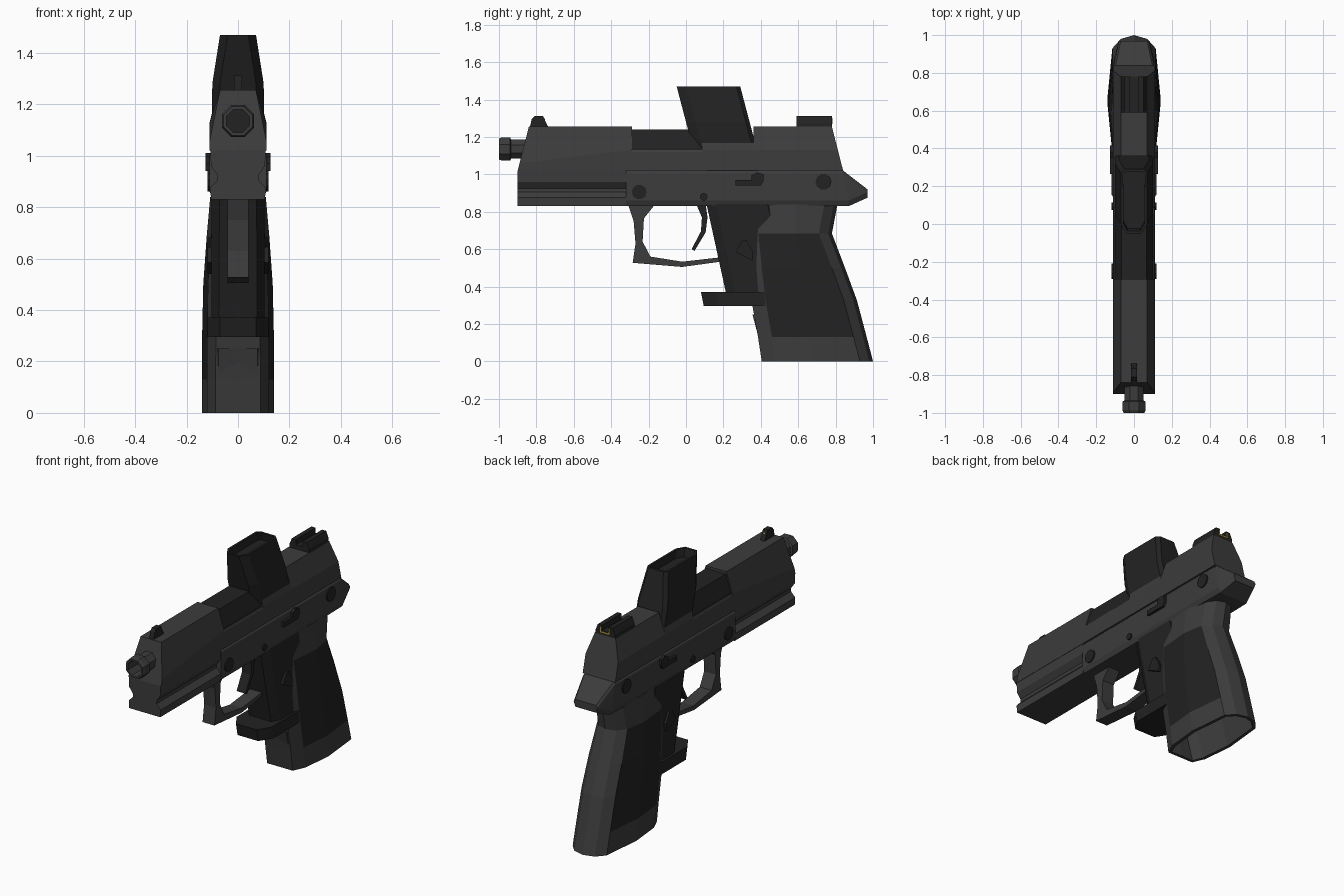
import bpy, bmesh, math

if "Cube" in bpy.data.objects:
    bpy.data.objects.remove(bpy.data.objects["Cube"])


def material(name, rgb):
    m = bpy.data.materials.new(name)
    m.diffuse_color = (*rgb, 1)
    m.use_nodes = True
    m.node_tree.nodes["Principled BSDF"].inputs["Base Color"].default_value = m.diffuse_color
    return m


BODY = material("charcoal", (0.045, 0.045, 0.045))
DARK = material("black", (0.016, 0.016, 0.016))
GOLD = material("yellow", (0.7, 0.5, 0.05))


def skin(name, rings, mat):
    """Join equal-length rings with quads and cap both ends."""
    bm = bmesh.new()
    rows = [[bm.verts.new(p) for p in r] for r in rings]
    n = len(rows[0])
    for a, b in zip(rows, rows[1:]):
        for i in range(n):
            j = (i + 1) % n
            bm.faces.new((a[i], a[j], b[j], b[i]))
    bm.faces.new(rows[0])
    bm.faces.new(rows[-1])
    bmesh.ops.recalc_face_normals(bm, faces=bm.faces)
    me = bpy.data.meshes.new(name)
    bm.to_mesh(me)
    bm.free()
    me.materials.append(mat)
    ob = bpy.data.objects.new(name, me)
    bpy.context.collection.objects.link(ob)
    return ob


def full(half):
    """Mirror a half ring that runs from x = 0 to x = 0."""
    return half + [(-x, y, z) for x, y, z in reversed(half) if x > 0]


def loft(name, halves, mat):
    return skin(name, [full(h) for h in halves], mat)


def prism(name, half_xz, y0, y1, mat):
    return loft(name, [[(x, y, z) for x, z in half_xz] for y in (y0, y1)], mat)


def slab(name, yz, hw, mat, x=0):
    return skin(name, [[(x + s * hw, y, z) for y, z in yz] for s in (-1, 1)], mat)


def box(name, x, y, z, sx, sy, sz, mat):
    pts = [(y - sy, z - sz), (y + sy, z - sz), (y + sy, z + sz), (y - sy, z + sz)]
    return slab(name, pts, sx, mat, x)


def hollow(ob, pick, inset, depth, lower=None):
    """Inset one cap and push it inwards."""
    bm = bmesh.new()
    bm.from_mesh(ob.data)
    face = pick(bm.faces, key=lambda f: f.calc_center_median().z)
    bmesh.ops.inset_individual(bm, faces=[face], thickness=inset)
    new = bmesh.ops.extrude_discrete_faces(bm, faces=[face])["faces"][0]
    for v in new.verts:
        v.co.z += depth
        v.co.y -= 0.265 * depth
    bm.to_mesh(ob.data)
    bm.free()


# Slide: front, low middle and rear sections
def slide_ring(yb, yt, zt, zc=1.13, xt=0.07):
    yc = yb + (yt - yb) * (zc - 1.02) / (zt - 1.02)
    return [(0, yb, 1.02), (0.11, yb, 1.02), (0.11, yc, zc), (xt, yt, zt), (0, yt, zt)]


loft("slide_front", [slide_ring(-0.9, -0.84, 1.255, 1.06), slide_ring(-0.29, -0.29, 1.255)], BODY)
loft("slide_port_floor", [slide_ring(-0.29, -0.29, 1.13, 1.12, 0.105),
                          slide_ring(0.085, 0.085, 1.13, 1.12, 0.105)], BODY)
loft("slide_port_rear", [slide_ring(y, y, 1.17, 1.13, 0.1) for y in (0.085, 0.36)], BODY)
loft("slide_rear", [slide_ring(0.36, 0.36, 1.255), slide_ring(0.84, 0.78, 1.255)], BODY)
prism("chamber_hood", [(0, 1.1), (0.1, 1.1), (0.1, 1.14), (0.066, 1.24), (0, 1.24)], -0.29, 0.1, DARK)

# Muzzle with thread cap and open bore
rings = []
for y, r in ((-0.8, 0.055), (-0.935, 0.055), (-0.94, 0.067), (-0.985, 0.067),
             (-1.0, 0.06), (-1.0, 0.048), (-0.88, 0.048)):
    rings.append([(r * math.cos(a), y, 1.135 + r * math.sin(a))
                  for a in (math.pi / 8 + i * math.pi / 4 for i in range(8))])
skin("muzzle", rings, BODY)
skin("bore_back", [[(x, y, z) for x, _, z in rings[-1]] for y in (-0.9, -0.88)], DARK)

# Frame: grooved accessory rail, main body and tail
prism("accessory_rail", [(0, 0.83), (0.105, 0.83), (0.108, 0.875), (0.08, 0.905), (0.08, 0.925),
                         (0.105, 0.96), (0.108, 1.02), (0, 1.02)], -0.9, -0.32, BODY)


def frame_ring(y, z0, z1, hw, ytop=None):
    yt = y if ytop is None else ytop
    return [(0, y, z0), (hw - 0.012, y, z0), (hw, y, z0 + 0.03),
            (hw, yt, z1 - 0.015), (hw - 0.01, yt, z1), (0, yt, z1)]


loft("frame", [frame_ring(-0.32, 0.83, 1.02, 0.11), frame_ring(0.72, 0.83, 1.02, 0.11),
               frame_ring(0.87, 0.83, 1.02, 0.107, 0.84), frame_ring(0.97, 0.875, 0.92, 0.08)], BODY)


# Grip: lofted upwards, dark side panels, open base
def grip_ring(z, yf, yr, hw):
    return [(0, yf, z), (0.62 * hw, yf, z), (0.86 * hw, yf + 0.075, z), (hw, yf + 0.27, z),
            (0.82 * hw, yr - 0.07, z), (0.5 * hw, yr - 0.02, z), (0, yr, z)]


grip = loft("grip", [grip_ring(*r) for r in (
    (0, 0.405, 1.0, 0.14), (0.13, 0.385, 0.966, 0.14), (0.326, 0.35, 0.914, 0.139),
    (0.5, 0.33, 0.85, 0.135), (0.684, 0.312, 0.78, 0.122), (0.84, 0.312, 0.81, 0.108))], BODY)
grip.data.materials.append(DARK)
for p in grip.data.polygons:
    if abs(p.normal.x) > 0.95 and 0.13 < p.center.z < 0.684:
        p.material_index = 1
hollow(grip, min, 0.02, 0.25)


# Magazine running through the frame, with base plate
def mag_ring(z, yf, yr, hw):
    return [(0, yf, z), (hw - 0.03, yf, z), (hw, yf + 0.05, z), (hw, yr - 0.02, z),
            (hw - 0.02, yr, z), (0, yr, z)]


mag = loft("magazine", [mag_ring(0.36, 0.215, 0.58, 0.104), mag_ring(1.0, 0.075, 0.415, 0.102),
                        mag_ring(1.28, 0.0, 0.34, 0.1), mag_ring(1.47, -0.05, 0.29, 0.07)], DARK)
hollow(mag, max, 0.014, -0.05)
loft("magazine_base", [[(0, 0.08 + d, z), (0.07, 0.08 + d, z), (0.118, 0.155 + d, z),
                        (0.118, 0.6, z), (0, 0.6, z)]
                       for z, d in ((0.295, 0.015), (0.37, 0))], DARK)

# Trigger guard and trigger
slab("trigger_guard", [(-0.31, 0.84), (-0.28, 0.75), (-0.27, 0.63), (-0.285, 0.527), (-0.02, 0.505),
                       (0.2, 0.535), (0.2, 0.558), (-0.02, 0.533), (-0.19, 0.56), (-0.232, 0.64),
                       (-0.225, 0.765), (-0.165, 0.84)], 0.04, BODY)
slab("trigger", [(0.055, 0.84), (0.105, 0.84), (0.115, 0.77), (0.105, 0.69), (0.045, 0.59),
                 (0.03, 0.6), (0.08, 0.695), (0.085, 0.77)], 0.03, DARK)

# Round pins and controls, showing on both sides
for name, y, z, r, hw in (("takedown_pin", -0.25, 0.905, 0.04, 0.118),
                          ("trigger_pin", 0.095, 0.88, 0.02, 0.119),
                          ("rear_pin", 0.735, 0.96, 0.043, 0.117)):
    slab(name, [(y + r * math.cos(i * math.pi / 5), z + r * math.sin(i * math.pi / 5))
                for i in range(10)], hw, DARK)
slab("slide_lever", [(0.265, 0.94), (0.4, 0.94), (0.415, 0.965), (0.415, 1.0), (0.38, 1.01),
                     (0.35, 0.995), (0.35, 0.97), (0.265, 0.97)], 0.126, DARK)
slab("magazine_release", [(0.265, 0.585), (0.355, 0.54), (0.36, 0.585), (0.325, 0.645),
                          (0.3, 0.645)], 0.118, DARK)

# Sights with yellow marks
slab("front_sight", [(-0.835, 1.25), (-0.825, 1.295), (-0.81, 1.312), (-0.765, 1.312),
                     (-0.735, 1.25)], 0.015, DARK)
box("front_sight_mark", 0, -0.758, 1.293, 0.005, 0.004, 0.005, GOLD)
prism("rear_sight", [(0, 1.24), (0.068, 1.24), (0.065, 1.275), (0.05, 1.312), (0.022, 1.312),
                     (0.022, 1.28), (0, 1.28)], 0.59, 0.78, DARK)
box("rear_sight_mark_base", 0, 0.781, 1.272, 0.03, 0.003, 0.003, GOLD)
for s in (-1, 1):
    box("rear_sight_mark_side", s * 0.028, 0.781, 1.286, 0.003, 0.003, 0.016, GOLD)
